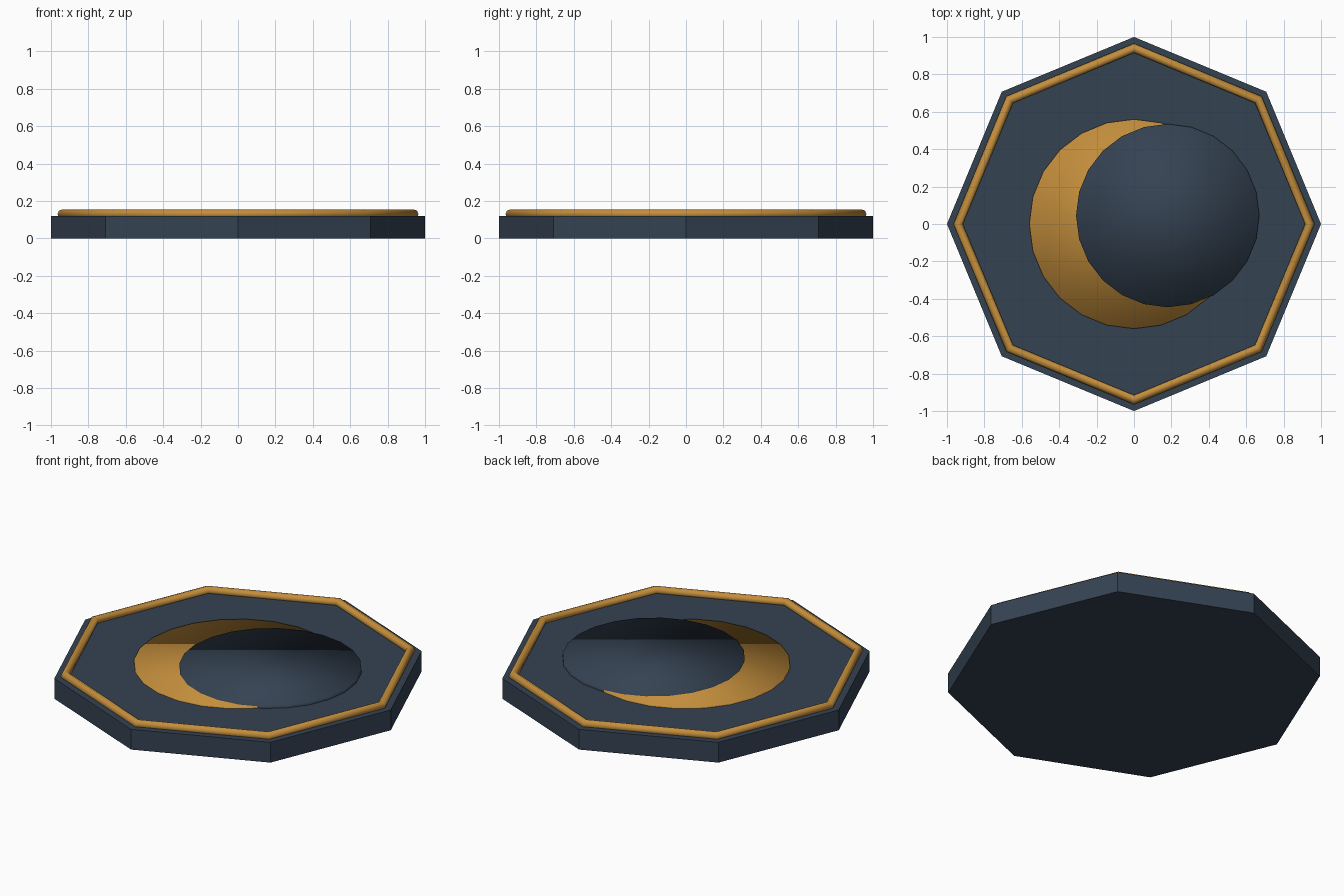
import bpy
from math import pi

if "Cube" in bpy.data.objects:
    bpy.data.objects.remove(bpy.data.objects["Cube"])


def material(name, rgb):
    m = bpy.data.materials.new(name)
    m.diffuse_color = (*rgb, 1)
    m.use_nodes = True
    m.node_tree.nodes["Principled BSDF"].inputs["Base Color"].default_value = m.diffuse_color
    return m


slate = material("slate", (0.035, 0.055, 0.085))
gold = material("gold", (0.55, 0.27, 0.045))


def disc(name, sides, radius, z0, z1, mat, x=0, y=0, smooth=False, turn=0):
    bpy.ops.mesh.primitive_cylinder_add(
        vertices=sides, radius=radius, depth=z1 - z0,
        location=(x, y, (z0 + z1) / 2), rotation=(0, 0, turn))
    o = bpy.context.object
    o.name = name
    o.data.materials.append(mat)
    if smooth:
        bpy.ops.object.shade_smooth()
    return o


# Octagonal plate
disc("plate", 8, 1.0, 0, 0.12, slate)

# Rounded border following the octagon
bpy.ops.mesh.primitive_torus_add(
    major_segments=8, minor_segments=8, major_radius=0.94,
    minor_radius=0.025, location=(0, 0, 0.13))
border = bpy.context.object
border.name = "border"
border.data.materials.append(gold)
bpy.ops.object.shade_smooth()

# Gold disc, partly covered by a slate disc to leave a crescent
disc("crescent_disc", 24, 0.56, 0.10, 0.13, gold, smooth=True)
disc("shadow_disc", 24, 0.49, 0.10, 0.14, slate, x=0.18, y=0.045, smooth=True)
